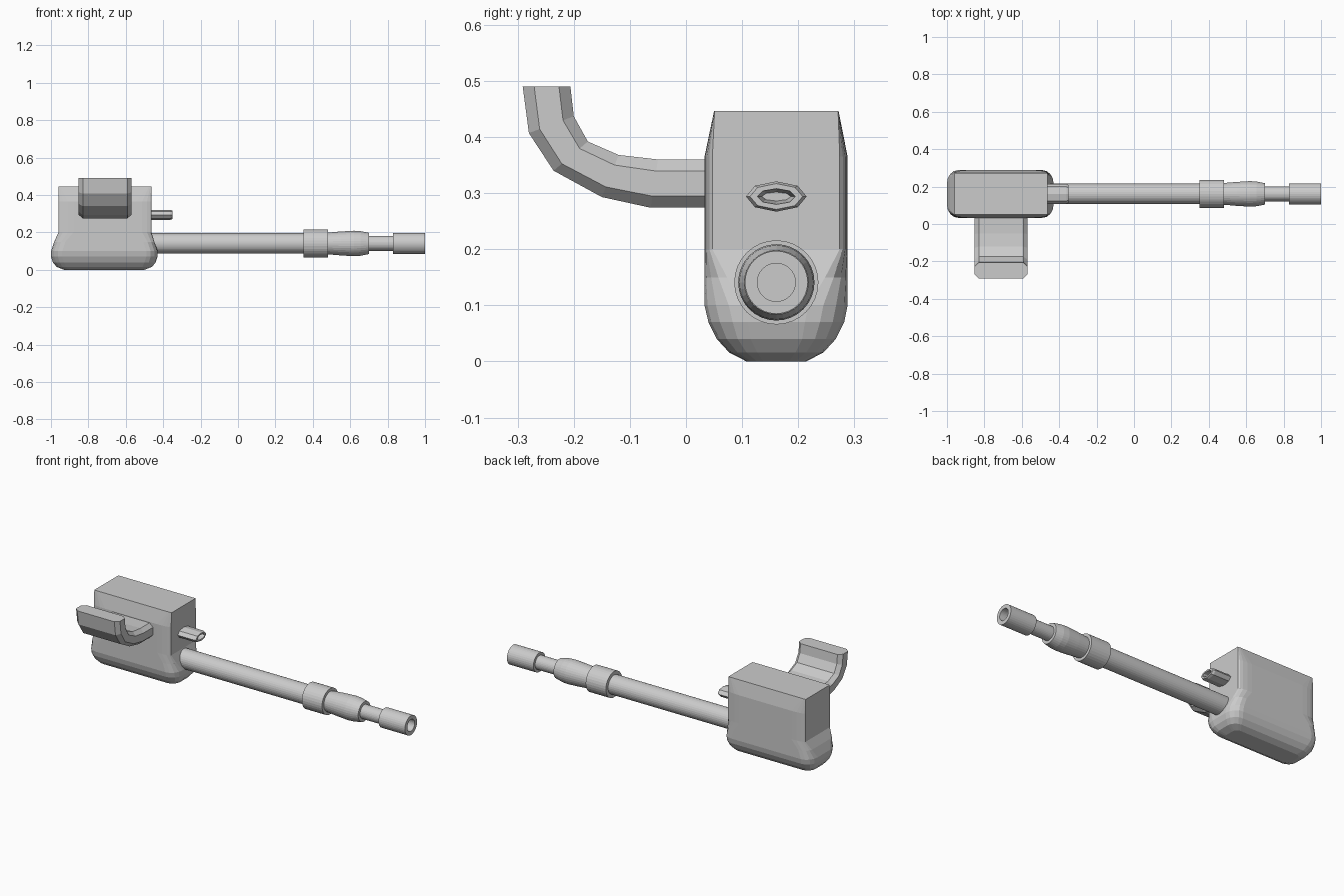
import bpy, bmesh
from math import sin, cos, pi

AY, AZ = 0.161, 0.141   # barrel axis


def loft(name, rings, closed=False):
    """Skin a list of equally sized point rings; cap both ends unless closed."""
    bm = bmesh.new()
    vr = [[bm.verts.new(p) for p in r] for r in rings]
    n = len(vr[0])
    for a, b in zip(vr, vr[1:]):
        for i in range(n):
            j = (i + 1) % n
            bm.faces.new((a[i], a[j], b[j], b[i]))
    bm.faces.new(vr[0][::-1])
    bm.faces.new(vr[-1])
    bmesh.ops.recalc_face_normals(bm, faces=bm.faces)
    me = bpy.data.meshes.new(name)
    bm.to_mesh(me)
    bm.free()
    ob = bpy.data.objects.new(name, me)
    bpy.context.collection.objects.link(ob)
    return ob


def rounded_rect(z, x0, x1, y0, y1, rx, ry, seg=4):
    pts = []
    corners = [(x1 - rx, y1 - ry), (x0 + rx, y1 - ry),
               (x0 + rx, y0 + ry), (x1 - rx, y0 + ry)]
    for k, (cx, cy) in enumerate(corners):
        for s in range(seg + 1):
            a = (k + s / seg) * pi / 2
            pts.append((cx + rx * cos(a), cy + ry * sin(a), z))
    return pts


def ellipse(x, ry, rz, cy, cz, n):
    return [(x, cy + ry * cos(2 * pi * i / n), cz + rz * sin(2 * pi * i / n))
            for i in range(n)]


# Body: rounded lower bulge rising into a boxy block
body_sections = [
    (0.000, -0.93, -0.50, 0.108, 0.214, 0.03, 0.03),
    (0.016, -0.97, -0.46, 0.077, 0.245, 0.05, 0.05),
    (0.040, -0.99, -0.44, 0.055, 0.267, 0.06, 0.06),
    (0.070, -1.00, -0.43, 0.040, 0.282, 0.06, 0.07),
    (0.100, -1.00, -0.43, 0.033, 0.288, 0.06, 0.07),
    (0.150, -0.983, -0.447, 0.033, 0.288, 0.06, 0.04),
    (0.200, -0.96, -0.463, 0.033, 0.288, 0.08, 0.014),
    (0.365, -0.96, -0.463, 0.033, 0.288, 0.08, 0.014),
    (0.446, -0.96, -0.463, 0.050, 0.272, 0.02, 0.001),
]
loft("body", [rounded_rect(*s) for s in body_sections])

# Barrel: stepped lathe profile (x, radius) with a bore in the tip
barrel_profile = [
    (-0.50, 0.055), (0.35, 0.055), (0.35, 0.075), (0.48, 0.075),
    (0.48, 0.058), (0.55, 0.064), (0.62, 0.068), (0.655, 0.066), (0.70, 0.057),
    (0.70, 0.040), (0.83, 0.040), (0.83, 0.056), (1.00, 0.056),
    (1.00, 0.034), (0.93, 0.034),
]
loft("barrel", [ellipse(x, r, r, AY, AZ, 32) for x, r in barrel_profile])

# Pin: flat oval stub with a recessed end
pin_profile = [
    (-0.48, 0.054, 0.027), (-0.362, 0.054, 0.027), (-0.35, 0.047, 0.023),
    (-0.35, 0.034, 0.014), (-0.40, 0.026, 0.008),
]
loft("pin", [ellipse(x, a, b, AY, 0.294, 8) for x, a, b in pin_profile])

# Hook: chamfered strip swept along an upturned curve (inner y, z, outer y, z)
hook_path = [
    (0.06, 0.360, 0.06, 0.274), (-0.05, 0.360, -0.063, 0.274),
    (-0.12, 0.368, -0.150, 0.293), (-0.175, 0.392, -0.236, 0.340),
    (-0.20, 0.437, -0.280, 0.407), (-0.206, 0.490, -0.291, 0.490),
]
section = [(-0.852, 0.24), (-0.83, 0.0), (-0.592, 0.0), (-0.57, 0.24),
           (-0.57, 0.76), (-0.592, 1.0), (-0.83, 1.0), (-0.852, 0.76)]
loft("hook", [[(x, iy + (oy - iy) * t, iz + (oz - iz) * t) for x, t in section]
              for iy, iz, oy, oz in hook_path])
